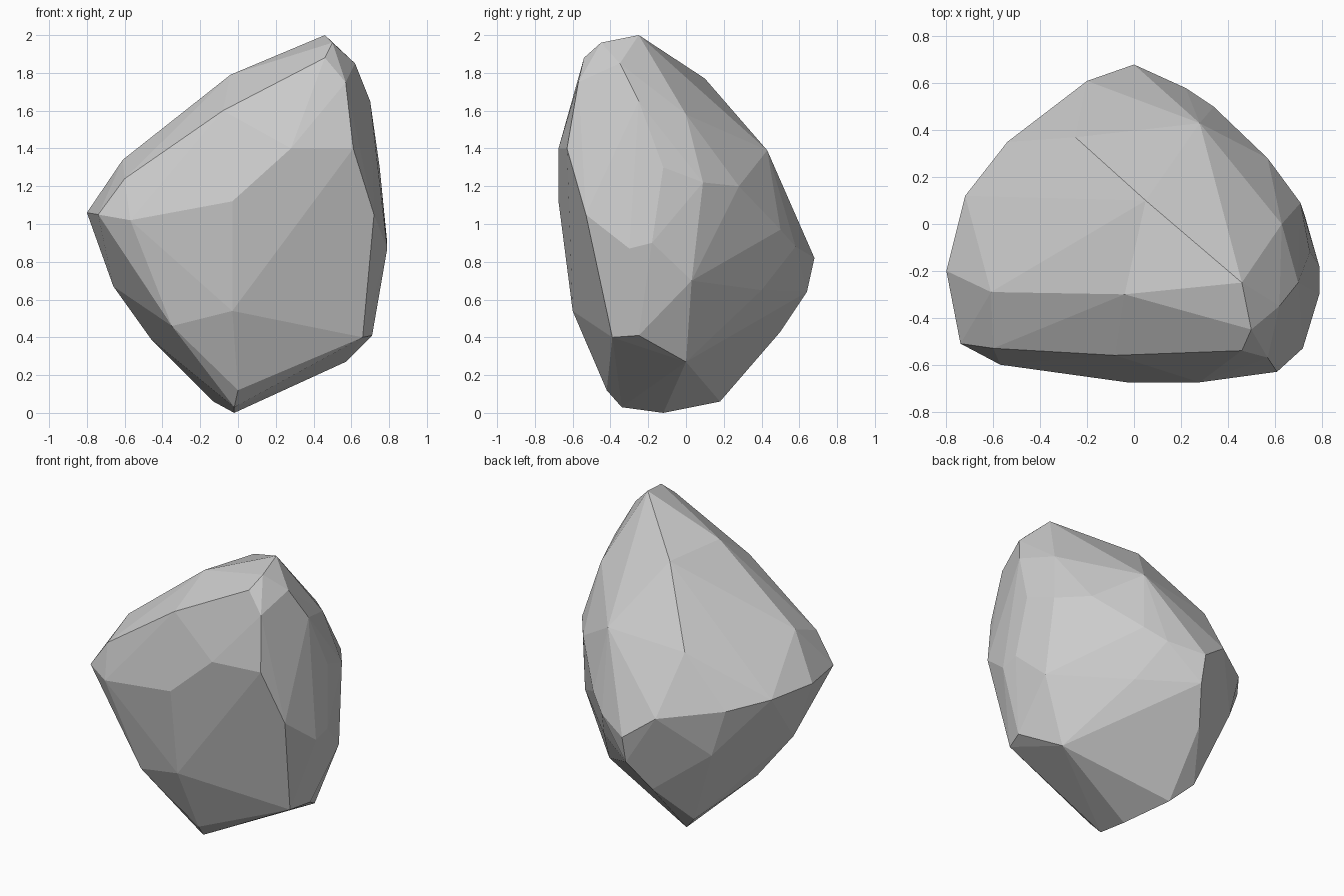
import bpy
import bmesh
import math

# Corner points of the chipped stone, grouped by side
corners = [
    # front
    (-.03, -.675, 1.12), (.28, -.675, 1.4), (.61, -.63, 1.4), (-.57, -.6, 1.02),
    (-.03, -.6, .54), (-.35, -.53, .46), (.57, -.57, 1.75), (-.08, -.56, 1.6),
    (-.6, -.53, 1.24), (-.74, -.51, 1.05), (.72, -.53, 1.05), (.66, -.39, .4),
    (0, -.42, .12),
    # right
    (.79, -.3, .87), (.79, -.18, .9), (.71, .09, 1.22), (.73, .03, .7),
    (.71, -.25, .41), (.75, -.12, 1.3), (.7, -.25, 1.65), (.62, -.35, 1.85),
    (.63, 0, 1.58), (.57, .28, 1.2),
    # top
    (.46, -.25, 2), (.5, -.45, 1.96), (.46, -.54, 1.88), (.05, .1, 1.77),
    (-.04, -.3, 1.79), (-.25, .37, 1.34), (-.61, -.29, 1.34),
    # back
    (0, .68, .82), (.34, .5, .97), (.33, .4, .65), (-.2, .61, .97),
    (.28, .43, 1.39), (-.54, .35, 1.01), (0, .64, .64), (-.1, .5, .43),
    (.22, .58, .88),
    # left
    (-.72, .12, 1.05), (-.8, -.2, 1.06), (-.66, -.2, .67), (-.45, .37, .7),
    (-.46, -.1, .39),
    # bottom
    (-.02, -.12, 0), (-.02, -.34, .03), (-.13, .18, .06), (-.25, .27, .18),
    (.57, 0, .27), (-.25, -.1, .2),
]

# Wrap the corners in a hull and merge near-flat neighbours into facets
bm = bmesh.new()
for co in corners:
    bm.verts.new(co)
bmesh.ops.convex_hull(bm, input=bm.verts[:])
loose = [v for v in bm.verts if not v.link_faces]
bmesh.ops.delete(bm, geom=loose, context='VERTS')
bmesh.ops.dissolve_limit(bm, angle_limit=math.radians(3),
                         verts=bm.verts[:], edges=bm.edges[:])
bmesh.ops.recalc_face_normals(bm, faces=bm.faces[:])

mesh = bpy.data.meshes.new("rock")
bm.to_mesh(mesh)
bm.free()
rock = bpy.data.objects.new("rock", mesh)
bpy.context.collection.objects.link(rock)
